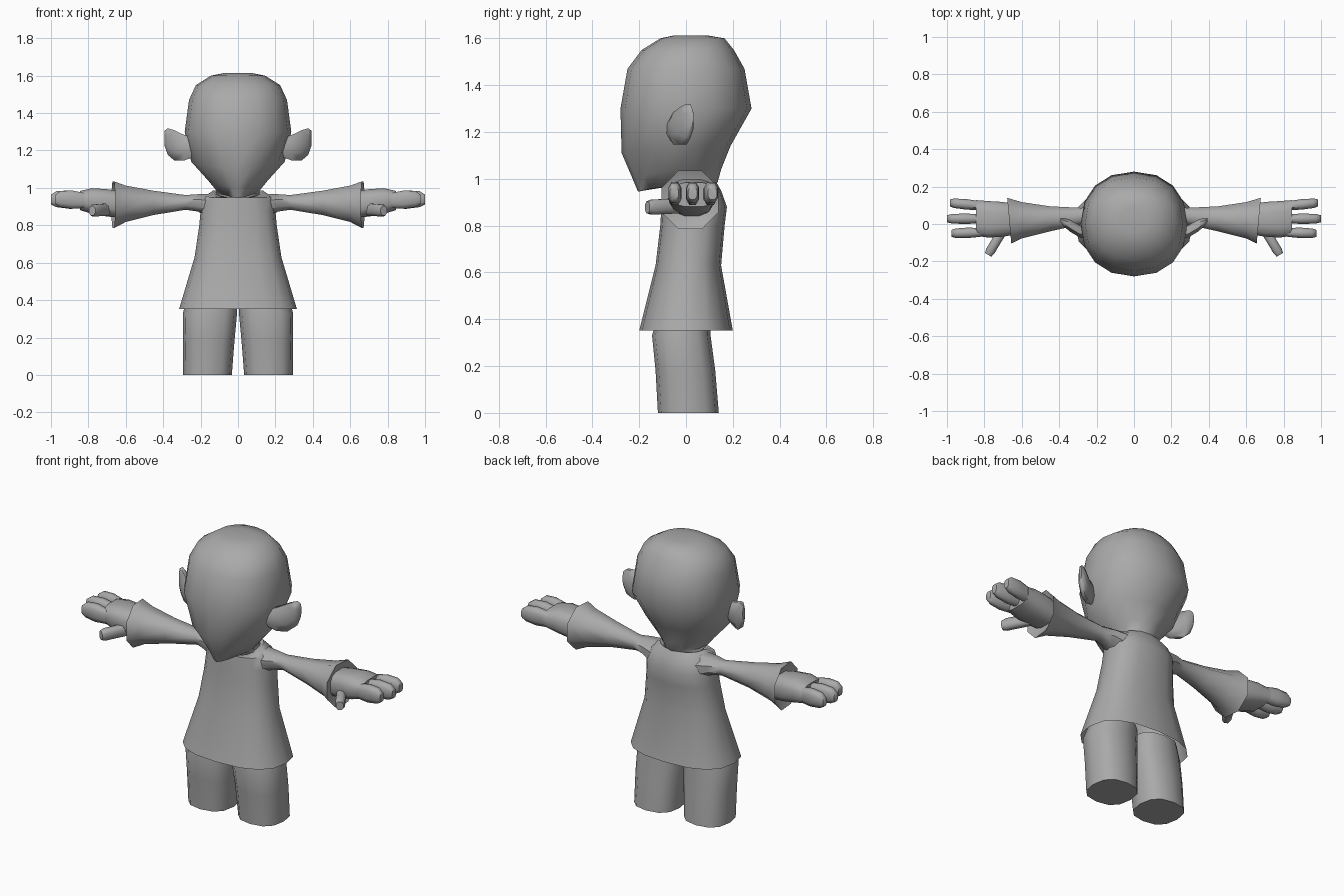
import bpy, bmesh, math
from mathutils import Vector

if "Cube" in bpy.data.objects:
    bpy.data.objects.remove(bpy.data.objects["Cube"])

clay = bpy.data.materials.new("grey clay")
clay.diffuse_color = (0.4, 0.4, 0.4, 1)
clay.use_nodes = True
clay.node_tree.nodes["Principled BSDF"].inputs["Base Color"].default_value = clay.diffuse_color


def loft(name, rings, caps=(True, True), mirror=False, angle=60):
    """Skin a list of equal-length point loops into one tube."""
    bm = bmesh.new()
    loops = [[bm.verts.new(p) for p in r] for r in rings]
    n = len(loops[0])
    for a, b in zip(loops, loops[1:]):
        for i in range(n):
            j = (i + 1) % n
            bm.faces.new((a[i], a[j], b[j], b[i]))
    if caps[0]:
        bm.faces.new(loops[0][::-1])
    if caps[1]:
        bm.faces.new(loops[-1])
    bmesh.ops.recalc_face_normals(bm, faces=bm.faces)
    me = bpy.data.meshes.new(name)
    bm.to_mesh(me)
    bm.free()
    ob = bpy.data.objects.new(name, me)
    bpy.context.collection.objects.link(ob)
    me.materials.append(clay)
    if mirror:
        ob.modifiers.new("Mirror", "MIRROR").use_mirror_merge = False
    bpy.ops.object.select_all(action='DESELECT')
    ob.select_set(True)
    bpy.context.view_layer.objects.active = ob
    bpy.ops.object.shade_smooth_by_angle(angle=math.radians(angle))
    return ob


def unit(n, e=1.0, turn=0.0):
    """Rounded-square loop: e below 1 is boxier than a circle."""
    for i in range(n):
        t = 2 * math.pi * (i + turn) / n
        c, s = math.cos(t), math.sin(t)
        yield math.copysign(abs(c) ** e, c), math.copysign(abs(s) ** e, s)


def level(z, rx, y0, y1, cx=0, n=16, e=1.0, taper=0.0, dz=0.0):
    """Horizontal loop; taper narrows the front, dz drops the front."""
    return [(cx + c * rx * (1 - taper * max(0, -s)), (y0 + y1) / 2 + s * (y1 - y0) / 2,
             z - dz * max(0, -s)) for c, s in unit(n, e)]


def across(x, y0, y1, z0, z1, n=8, e=1.0, turn=0.5, skew=0.0):
    """Loop facing x; skew pushes the back outward."""
    return [(x + skew * c, (y0 + y1) / 2 + c * (y1 - y0) / 2,
             (z0 + z1) / 2 + s * (z1 - z0) / 2) for c, s in unit(n, e, turn)]


# Head, with pointed chin and neck
loft("head", [
    level(0.93, 0.11, -0.07, 0.11),
    level(0.97, 0.115, -0.08, 0.12),
    level(0.985, 0.115, -0.205, 0.135, taper=0.5, dz=0.04),
    level(1.04, 0.16, -0.23, 0.15, taper=0.4, dz=0.035),
    level(1.14, 0.25, -0.275, 0.19, taper=0.2, dz=0.03),
    level(1.30, 0.285, -0.28, 0.28, e=0.9),
    level(1.47, 0.262, -0.25, 0.25, e=0.9),
    level(1.55, 0.225, -0.19, 0.205, e=0.9),
    level(1.60, 0.145, -0.11, 0.165, e=0.9),
    level(1.613, 0.08, -0.05, 0.09)])

# Ears, swept outward and back
ear = []
for x, y, ry, z0, z1 in [(0.24, -0.055, 0.03, 1.16, 1.27), (0.29, -0.04, 0.035, 1.14, 1.29),
                         (0.34, -0.01, 0.035, 1.14, 1.315), (0.375, 0.01, 0.025, 1.17, 1.325),
                         (0.392, 0.02, 0.012, 1.22, 1.31)]:
    ear.append(across(x, y - ry, y + ry, z0, z1))
loft("ear", ear, mirror=True)

# Tunic body, open at the hem
loft("tunic", [
    level(0.352, 0.315, -0.20, 0.20, e=0.8),
    level(0.63, 0.232, -0.13, 0.15, e=0.8),
    level(0.80, 0.207, -0.11, 0.165, e=0.8),
    level(0.88, 0.20, -0.105, 0.175, e=0.8),
    level(0.95, 0.185, -0.10, 0.15, e=0.85),
    level(0.985, 0.135, -0.085, 0.13, dz=0.04),
    level(0.965, 0.10, -0.06, 0.10, dz=0.04)], caps=(False, True))

# Sleeves with flared cuffs
loft("sleeve", [
    across(0.14, -0.05, 0.13, 0.83, 0.975),
    across(0.215, -0.03, 0.11, 0.87, 0.97),
    across(0.28, -0.005, 0.09, 0.88, 0.965),
    across(0.45, -0.045, 0.10, 0.85, 0.99),
    across(0.60, -0.085, 0.125, 0.81, 1.02),
    across(0.667, -0.115, 0.15, 0.775, 1.045, skew=0.012),
    across(0.645, -0.08, 0.115, 0.82, 1.0)], mirror=True, angle=50)

# Palms
loft("palm", [
    across(0.64, -0.06, 0.11, 0.84, 0.985, n=12, e=0.7),
    across(0.70, -0.07, 0.12, 0.845, 0.995, n=12, e=0.7),
    across(0.78, -0.075, 0.125, 0.86, 1.0, n=12, e=0.7),
    across(0.845, -0.065, 0.13, 0.88, 0.985, n=12, e=0.7)], mirror=True)

# Three fingers, fanned slightly
for name, y, dy, tip in [("index_finger", -0.045, -0.005, 0.975),
                         ("middle_finger", 0.028, 0.0, 1.0),
                         ("outer_finger", 0.098, 0.015, 0.985)]:
    rings = []
    for t, w, z0, z1 in [(0, 0.025, 0.89, 0.975), (0.45, 0.03, 0.885, 0.99),
                         (0.85, 0.027, 0.895, 0.985), (1, 0.02, 0.91, 0.965)]:
        yc = y + dy * t
        rings.append(across(0.82 + (tip - 0.82) * t, yc - w, yc + w, z0, z1, e=0.8))
    loft(name, rings, mirror=True)

# Thumbs, pointing forward and out
start, end = Vector((0.70, -0.03, 0.885)), Vector((0.78, -0.165, 0.878))
side = (end - start).cross(Vector((0, 0, 1))).normalized()
thumb = []
for t, w, h in [(0, 0.028, 0.035), (0.5, 0.027, 0.034), (0.85, 0.027, 0.034), (1, 0.021, 0.026)]:
    c0 = start.lerp(end, t)
    thumb.append([c0 + side * c * w + Vector((0, 0, h * s)) for c, s in unit(8, 0.8, 0.5)])
loft("thumb", thumb, mirror=True)

# Legs
loft("leg", [
    level(0.0, 0.13, -0.12, 0.14, cx=0.163, n=12, e=0.8),
    level(0.18, 0.138, -0.13, 0.125, cx=0.157, n=12, e=0.8),
    level(0.33, 0.145, -0.145, 0.105, cx=0.15, n=12, e=0.8),
    level(0.42, 0.13, -0.12, 0.10, cx=0.137, n=12, e=0.8)], mirror=True)
